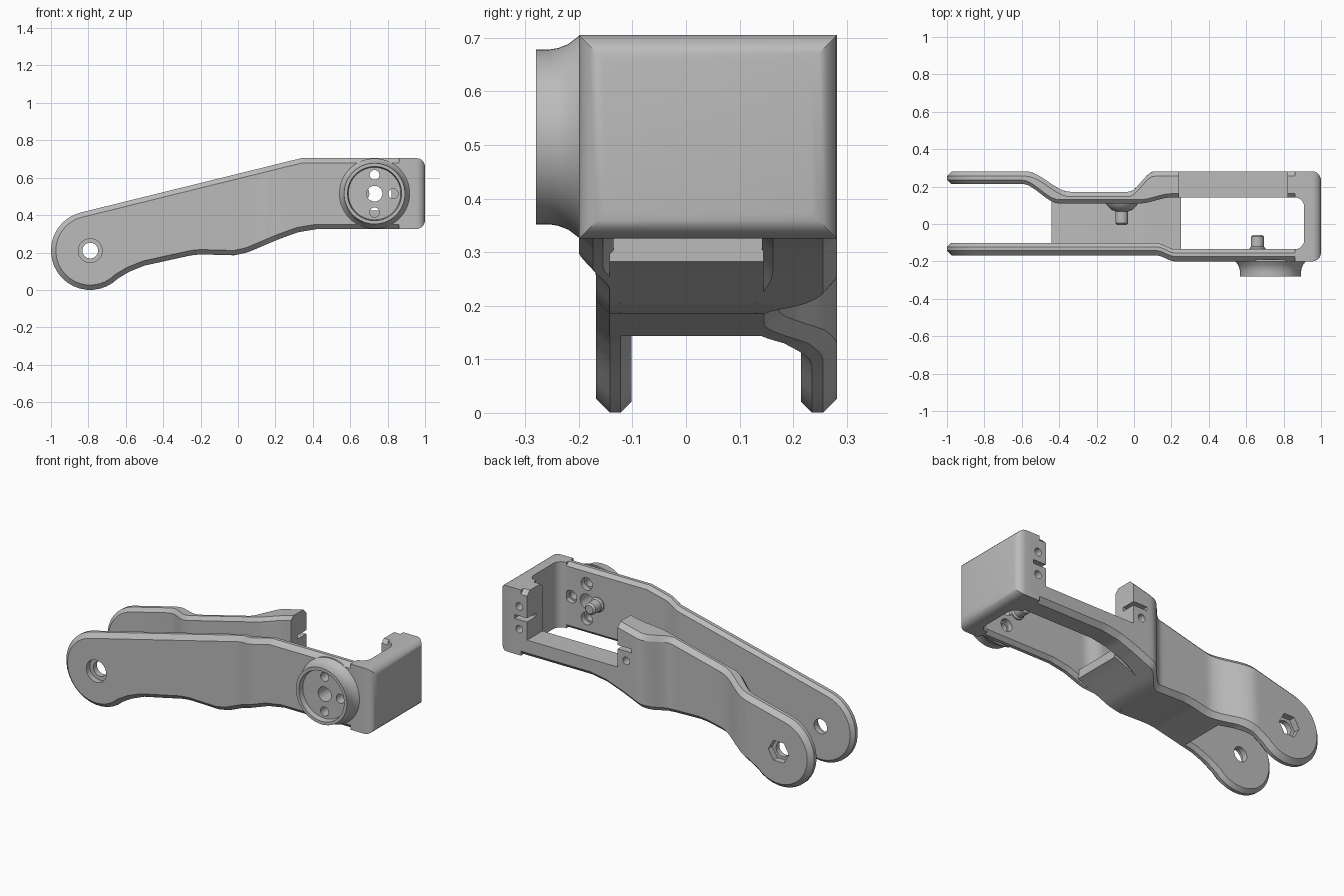
import bpy, bmesh, math
from mathutils import Matrix, Vector

if "Cube" in bpy.data.objects:
    bpy.data.objects.remove(bpy.data.objects["Cube"])

grey = bpy.data.materials.new("plain_grey")
grey.use_nodes = True
grey.diffuse_color = (0.5, 0.5, 0.5, 1)
grey.node_tree.nodes["Principled BSDF"].inputs["Base Color"].default_value = (0.5, 0.5, 0.5, 1)


def finish(bm, name):
    bmesh.ops.recalc_face_normals(bm, faces=bm.faces[:])
    mesh = bpy.data.meshes.new(name)
    bm.to_mesh(mesh)
    bm.free()
    mesh.materials.append(grey)
    ob = bpy.data.objects.new(name, mesh)
    bpy.context.collection.objects.link(ob)
    return ob


def curve(points, smooth=True):
    """Interpolating function through a few control points."""
    def f(x):
        for (x0, v0), (x1, v1) in zip(points, points[1:]):
            if x <= x1:
                t = max(0, (x - x0) / (x1 - x0))
                if smooth:
                    t = t * t * (3 - 2 * t)
                return v0 + (v1 - v0) * t
        return points[-1][1]
    return f


def box(name, lo, hi, bevel=0, pick=lambda e: True):
    bm = bmesh.new()
    bmesh.ops.create_cube(bm, size=1)
    for v in bm.verts:
        v.co = Vector([l + (h - l) * (c + 0.5) for l, h, c in zip(lo, hi, v.co)])
    if bevel:
        bmesh.ops.bevel(bm, geom=[e for e in bm.edges if pick(e)], offset=bevel,
                        segments=5, profile=0.5, affect='EDGES')
    return finish(bm, name)


def lathe(name, x, z, profile, sides=48):
    """Turn (radius, y) points around an axis along y."""
    bm = bmesh.new()
    rings = []
    for r, y in profile:
        rings.append([bm.verts.new((x + r * math.cos(a), y, z + r * math.sin(a)))
                      for a in (math.tau * i / sides for i in range(sides))])
    for a, b in zip(rings, rings[1:]):
        for i in range(sides):
            j = (i + 1) % sides
            bm.faces.new((a[i], a[j], b[j], b[i]))
    bm.faces.new(rings[0])
    bm.faces.new(rings[-1])
    return finish(bm, name)


def rod(x, z, r, y0, y1, sides=32):
    return lathe("cutter", x, z, [(r, y0), (r, y1)], sides)


def cut(targets, cutters):
    for ob in targets:
        for c in cutters:
            m = ob.modifiers.new("cut", 'BOOLEAN')
            m.operation, m.solver, m.object = 'DIFFERENCE', 'EXACT', c
        bpy.context.view_layer.update()
        mesh = bpy.data.meshes.new_from_object(ob.evaluated_get(bpy.context.evaluated_depsgraph_get()))
        ob.modifiers.clear()
        ob.data = mesh
    for c in cutters:
        bpy.data.objects.remove(c)


# Side outline shared by both walls and the floor
PX, PZ, PR = -0.79, 0.21, 0.21
top = curve([(-0.84, 0.414), (0.34, 0.705), (1, 0.705)], False)
bottom = curve([(-0.642, 0.062), (-0.58, 0.098), (-0.5, 0.13), (-0.4, 0.152), (-0.25, 0.185),
                (-0.2, 0.19), (-0.02, 0.185), (0.05, 0.2), (0.22, 0.272), (0.32, 0.308),
                (0.42, 0.325), (1, 0.325)], False)
stations = [-0.6 + 0.02 * i for i in range(78)]


def arc(a0, a1, n=14):
    angles = (math.radians(a0 + (a1 - a0) * i / (n - 1)) for i in range(n))
    return [(PX + PR * math.cos(a), PZ + PR * math.sin(a)) for a in angles]


upper = arc(176, 104) + [(x, top(x)) for x in stations]
lower = arc(184, 315) + [(x, bottom(x)) for x in stations]
outline = [Vector(p) for p in upper + lower[::-1]]


def inset(loop, d):
    out = []
    for i, p in enumerate(loop):
        a = (p - loop[i - 1]).normalized()
        b = (loop[(i + 1) % len(loop)] - p).normalized()
        n = Vector((a.y + b.y, -a.x - b.x)).normalized()
        out.append(p + n * d / max(0.6, n.dot(Vector((a.y, -a.x)))))
    return out


def wall(name, outer, inner):
    """Chamfered plate following the outline, bent along x."""
    s = 1 if inner(0) > outer(0) else -1
    small, mid = inset(outline, 0.026), inset(outline, 0.02)
    layers = [(small, outer, 0), (outline, outer, 0.026 * s),
              (outline, inner, -0.02 * s), (mid, inner, 0)]
    bm = bmesh.new()
    loops = [[bm.verts.new((p.x, f(p.x) + d, p.y)) for p in pts] for pts, f, d in layers]
    n = len(outline)
    for a, b in zip(loops, loops[1:]):
        for i in range(n):
            j = (i + 1) % n
            bm.faces.new((a[i], a[j], b[j], b[i]))
    for c in (loops[0], loops[-1]):
        for i in range(n // 2 - 1):
            bm.faces.new((c[i], c[i + 1], c[n - 2 - i], c[n - 1 - i]))
    return finish(bm, name)


# Side walls
front_wall = wall("front_wall",
                  curve([(-1, -0.168), (0.12, -0.168), (0.22, -0.2), (1, -0.2)]),
                  curve([(-1, -0.102), (0.12, -0.102), (0.22, -0.135), (1, -0.135)]))
rear_wall = wall("rear_wall",
                 curve([(-1, 0.282), (-0.58, 0.282), (-0.34, 0.172), (-0.03, 0.172),
                        (0.11, 0.282), (1, 0.282)]),
                 curve([(-1, 0.215), (-0.6, 0.215), (-0.4, 0.11), (0.03, 0.11),
                        (0.2, 0.142), (1, 0.142)]))

# Floor joining the walls
bm = bmesh.new()
xs = [-0.44 + 0.69 * i / 30 for i in range(31)]
rows = [[bm.verts.new((x, y, bottom(x) + h)) for x in xs]
        for y, h in ((-0.143, 0), (0.145, 0), (0.145, 0.05), (-0.143, 0.05))]
for k in range(4):
    a, b = rows[k], rows[(k + 1) % 4]
    for i in range(30):
        bm.faces.new((a[i], a[i + 1], b[i + 1], b[i]))
for i in (0, -1):
    bm.faces.new([r[i] for r in rows])
floor = finish(bm, "floor")

# Rounded end wall, hollowed on the inside
end_wall = box("end_wall", (0.86, -0.2, 0.325), (1, 0.282, 0.705), 0.048,
               lambda e: max(v.co.x for v in e.verts) > 0.95 and min(v.co.x for v in e.verts) > 0.95)
hollow = box("cutter", (0.6, -0.135, 0), (0.91, 0.142, 1), 0.05,
             lambda e: abs(e.verts[0].co.z - e.verts[1].co.z) > 0.5)
cut([end_wall], [hollow])

# Round output boss with rim and flared foot
BX, BZ = 0.73, 0.515
boss = lathe("boss", BX, BZ, [(0.14, -0.25), (0.145, -0.28), (0.163, -0.28), (0.163, -0.255),
                              (0.166, -0.238), (0.173, -0.22), (0.188, -0.2), (0.188, -0.19)], 64)
spots = [(BX, BZ + 0.1), (BX, BZ - 0.1), (BX + 0.1, BZ)]
holes = [rod(BX, BZ, 0.042, -0.4, 0)]
holes += [rod(x, z, 0.026, -0.4, 0) for x, z in spots]
holes += [rod(x, z, 0.036, -0.165, 0) for x, z in spots]
cut([boss, front_wall], holes)

# Pivot holes: round counterbore in front, hexagonal pocket at the rear
cut([front_wall], [rod(PX, PZ, 0.042, -0.4, 0), rod(PX, PZ, 0.064, -0.4, -0.135)])
cut([rear_wall], [rod(PX, PZ, 0.042, 0, 0.5), rod(PX, PZ, 0.066, 0.245, 0.5, 6)])

# Rear window with screw holes and slots in its two posts
cut([rear_wall], [box("cutter", (0.24, 0, 0.425), (0.82, 0.5, 1)),
                  box("cutter", (0.15, 0.2, 0.53), (0.3, 0.5, 0.552)),
                  box("cutter", (0.8, 0.2, 0.53), (0.9, 0.5, 0.552)),
                  rod(0.185, 0.475, 0.022, 0.17, 0.5),
                  rod(0.87, 0.475, 0.022, 0.17, 0.5),
                  rod(0.87, 0.607, 0.022, 0.17, 0.5)])
cut([end_wall], [rod(0.87, 0.475, 0.022, 0.17, 0.5), rod(0.87, 0.607, 0.022, 0.17, 0.5),
                 box("cutter", (0.8, 0.2, 0.53), (0.9, 0.5, 0.552))])

# Cable pins on the inside of the walls
pins = [lathe("front_pin", 0.66, BZ, [(0.042, -0.15), (0.042, -0.128), (0.034, -0.12),
                                      (0.034, -0.068), (0.024, -0.058)]),
        lathe("rear_pin", -0.065, 0.4, [(0.09, 0.12), (0.08, 0.1), (0.055, 0.075), (0.034, 0.068),
                                        (0.034, 0.005), (0.024, -0.005)])]

# Smooth curved areas, keep the chamfers crisp
bpy.ops.object.select_all(action='DESELECT')
for ob in [front_wall, rear_wall, floor, end_wall, boss] + pins:
    ob.select_set(True)
    bpy.context.view_layer.objects.active = ob
bpy.ops.object.shade_smooth_by_angle(angle=math.radians(28))
